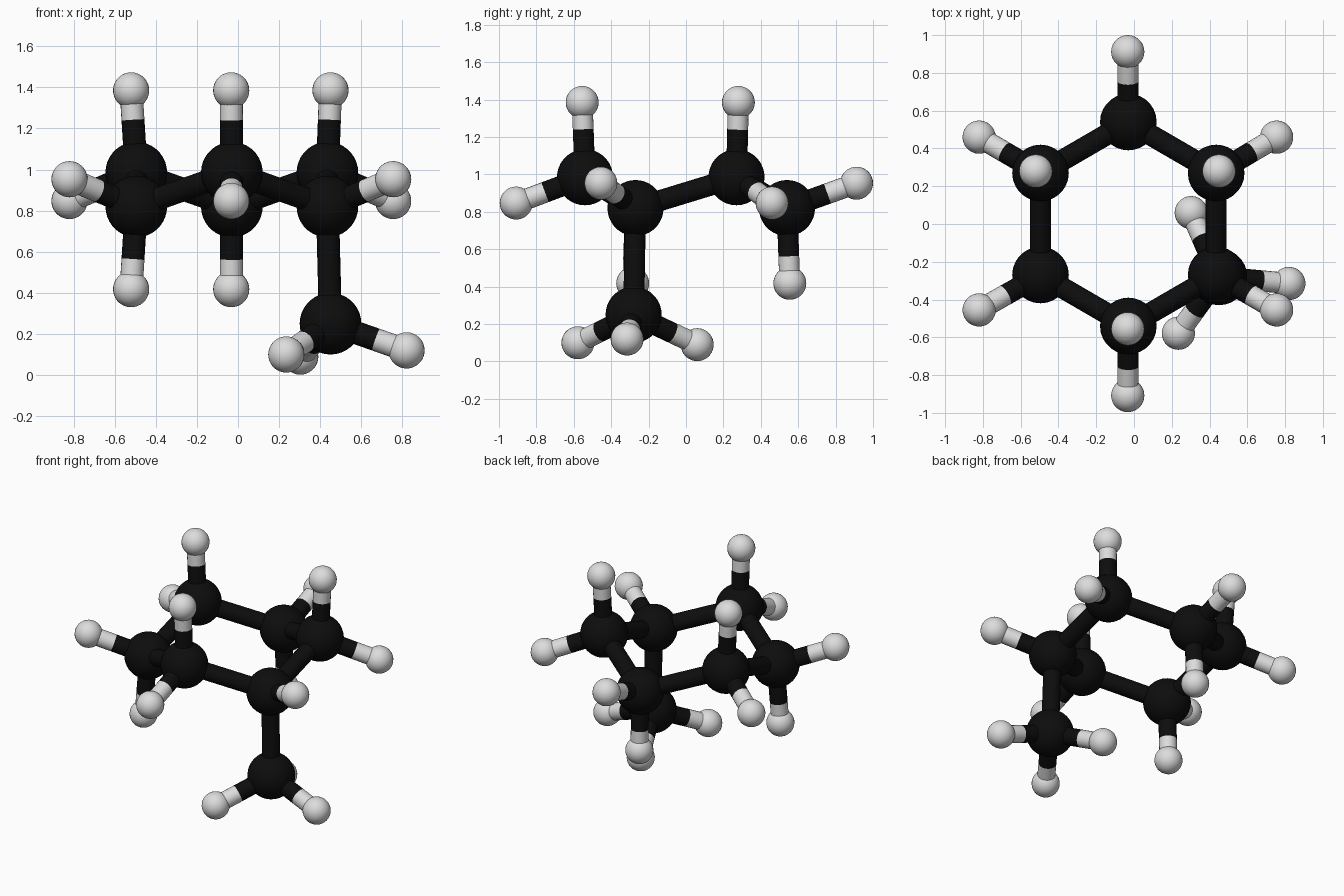
import bpy
from mathutils import Vector

if "Cube" in bpy.data.objects:
    bpy.data.objects.remove(bpy.data.objects["Cube"])

BALL_C, BALL_H, ROD = 0.15, 0.088, 0.056


def material(name, value):
    m = bpy.data.materials.new(name)
    m.diffuse_color = (value, value, value, 1)
    m.use_nodes = True
    m.node_tree.nodes["Principled BSDF"].inputs["Base Color"].default_value = m.diffuse_color
    return m


black = material("black", 0.004)
white = material("light grey", 0.72)


def ball(name, pos, radius, mat):
    bpy.ops.mesh.primitive_uv_sphere_add(segments=28, ring_count=18, radius=radius, location=pos)
    finish(name, mat)


def rod(name, a, b, mat):
    a, b = Vector(a), Vector(b)
    d = b - a
    bpy.ops.mesh.primitive_cylinder_add(vertices=20, radius=ROD, depth=d.length, location=(a + b) / 2,
                                        rotation=d.to_track_quat('Z', 'Y').to_euler())
    finish(name, mat)


def finish(name, mat):
    ob = bpy.context.object
    ob.name = name
    ob.data.materials.append(mat)
    bpy.ops.object.shade_smooth_by_angle()


def small_arm(name, centre, tip, split):
    """Light ball on a two-tone rod."""
    centre, tip = Vector(centre), Vector(tip)
    mid = centre.lerp(tip, split)
    rod(name + "_dark_rod", centre, mid, black)
    rod(name + "_light_rod", mid, tip, white)
    ball(name + "_light_ball", tip, BALL_H, white)


# Zigzag ring: dark ball, upright arm tip (x, y), outward arm tip (x, y)
ring = [
    ((-0.03, -0.54), (-0.033, -0.555), (-0.033, -0.908)),
    ((0.435, -0.27), None, (0.755, -0.455)),
    ((0.435, 0.27), (0.45, 0.28), (0.755, 0.46)),
    ((-0.03, 0.54), (-0.033, 0.555), (-0.033, 0.912)),
    ((-0.495, 0.27), (-0.52, 0.28), (-0.82, 0.46)),
    ((-0.495, -0.27), (-0.52, -0.285), (-0.82, -0.455)),
]
centres = [Vector((*r[0], 0.985 if i % 2 == 0 else 0.82)) for i, r in enumerate(ring)]

for i, (_, upright, outward) in enumerate(ring):
    high = i % 2 == 0
    ball("ring_ball", centres[i], BALL_C, black)
    rod("ring_rod", centres[i], centres[(i + 1) % 6], black)
    small_arm("outward", centres[i], (*outward, 0.847 if high else 0.953), 0.58)
    if upright:
        small_arm("upright", centres[i], (*upright, 1.385 if high else 0.418), 0.64)

# Hanging branch with three light tips
branch = Vector((0.45, -0.28, 0.25))
ball("branch_ball", branch, BALL_C, black)
rod("branch_rod", centres[1], branch, black)
for tip in ((0.82, -0.315, 0.12), (0.303, 0.06, 0.09), (0.235, -0.578, 0.10)):
    small_arm("branch", branch, tip, 0.6)
